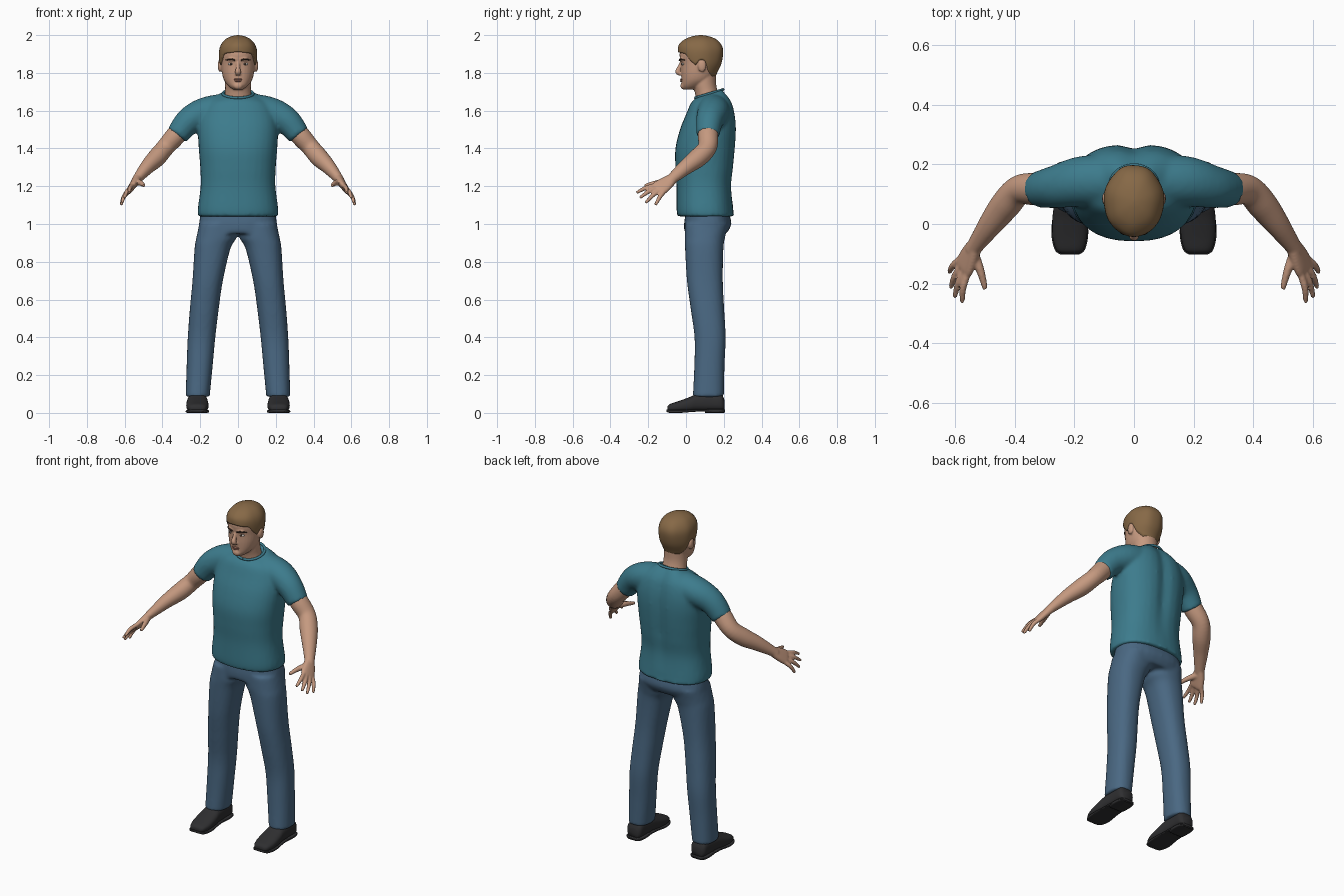
import bpy, bmesh, math
from mathutils import Vector

old = bpy.data.objects.get("Cube")
if old:
    bpy.data.objects.remove(old, do_unlink=True)


def material(name, rgb):
    m = bpy.data.materials.new(name)
    m.use_nodes = True
    m.diffuse_color = (*rgb, 1)
    m.node_tree.nodes["Principled BSDF"].inputs["Base Color"].default_value = (*rgb, 1)
    return m


skin = material("skin", (0.56, 0.32, 0.215))
hair_brown = material("hair brown", (0.24, 0.14, 0.062))
teal = material("shirt teal", (0.046, 0.2, 0.265))
denim = material("denim blue", (0.068, 0.138, 0.225))
black = material("shoe black", (0.028, 0.028, 0.03))
lip = material("lip", (0.4, 0.18, 0.13))
eye_white = material("eye white", (0.6, 0.56, 0.52))
dark = material("dark brown", (0.05, 0.03, 0.02))


def smooth_rows(rows, k=5):
    """Catmull-Rom interpolation of every column."""
    out = []
    for i in range(len(rows) - 1):
        quad = [rows[max(i - 1, 0)], rows[i], rows[i + 1], rows[min(i + 2, len(rows) - 1)]]
        for s in range(k):
            t = s / k
            out.append([0.5 * (2 * b + (c - a) * t + (2 * a - 5 * b + 4 * c - d) * t ** 2
                               + (3 * b - a - 3 * c + d) * t ** 3) for a, b, c, d in zip(*quad)])
    return out + [list(rows[-1])]


def levels(rows):
    """Horizontal rings from (z, x0, x1, y0, y1, rise towards the back)."""
    return [(Vector(((a + b) / 2, (c + d) / 2, z)), Vector(((b - a) / 2, 0, 0)),
             Vector((0, (d - c) / 2, tilt))) for z, a, b, c, d, tilt in smooth_rows(rows)]


def slices(rows):
    """Upright rings along y from (y, half width, z0, z1)."""
    return [(Vector((0.215, y, (a + b) / 2)), Vector((w, 0, 0)),
             Vector((0, 0, (b - a) / 2))) for y, w, a, b in smooth_rows(rows)]


def tube(rows, side=(0, 1, 0)):
    """Rings across a path of (x, y, z, radius along side, other radius)."""
    rows = smooth_rows(rows)
    pts = [Vector(r[:3]) for r in rows]
    rings = []
    for i, r in enumerate(rows):
        t = (pts[min(i + 1, len(pts) - 1)] - pts[max(i - 1, 0)]).normalized()
        u = Vector(side)
        u = (u - t * u.dot(t)).normalized()
        rings.append((pts[i], u * r[3], t.cross(u) * r[4]))
    return rings


def blob(x, y, z, a, b, c):
    """Ellipsoid as rings."""
    rings = []
    for i in range(1, 12):
        f = math.pi * i / 12
        s = math.sin(f)
        rings.append((Vector((x, y, z - c * math.cos(f))), Vector((a * s, 0, 0)), Vector((0, b * s, 0))))
    return rings


def loft(bm, rings, power=2.0, flip=1, n=32):
    def sp(v):
        return math.copysign(abs(v) ** (2 / power), v)
    grid = []
    for c, u, v in rings:
        ring = []
        for k in range(n):
            a = 2 * math.pi * k / n
            p = c + u * sp(math.cos(a)) + v * sp(math.sin(a))
            ring.append(bm.verts.new((p.x * flip, p.y, p.z)))
        grid.append(ring)
    for r, q in zip(grid, grid[1:]):
        for k in range(n):
            bm.faces.new((r[k], r[(k + 1) % n], q[(k + 1) % n], q[k]))
    bm.faces.new(grid[0])
    bm.faces.new(grid[-1])


def part(name, mat, pieces, voxel=0, relax=3, tweak=None):
    """Pieces are (rings, power, mirrored); voxel fuses them into one skin."""
    bm = bmesh.new()
    for rings, power, mirrored in pieces:
        for flip in ((1, -1) if mirrored else (1,)):
            loft(bm, rings, power, flip)
    if tweak:
        for v in bm.verts:
            tweak(v.co)
    bmesh.ops.recalc_face_normals(bm, faces=bm.faces)
    for f in bm.faces:
        f.smooth = True
    me = bpy.data.meshes.new(name)
    bm.to_mesh(me)
    bm.free()
    me.materials.append(mat)
    ob = bpy.data.objects.new(name, me)
    bpy.context.collection.objects.link(ob)
    if voxel:
        m = ob.modifiers.new("fuse", 'REMESH')
        m.mode, m.voxel_size, m.use_smooth_shade = 'VOXEL', voxel, True
        s = ob.modifiers.new("relax", 'SMOOTH')
        s.factor, s.iterations = 0.5, relax
    return ob


# Shirt: torso and sleeves, with a groove down the spine
torso = levels([(z, -w, w, f, b, t) for z, w, f, b, t in [
    (1.04, .212, -.045, .255, 0), (1.08, .213, -.05, .25, 0), (1.2, .198, -.05, .243, 0),
    (1.3, .2, -.056, .255, 0), (1.4, .208, -.056, .265, 0), (1.5, .212, -.032, .27, 0),
    (1.58, .2, 0, .264, 0), (1.645, .165, .026, .245, .005), (1.69, .085, .05, .2, .024)]])
sleeve = tube([(.04, .145, 1.605, .09, .09), (.17, .143, 1.59, .085, .082),
               (.26, .125, 1.545, .072, .072), (.323, .115, 1.468, .06, .06)])


def spine(co):
    if co.y > .18 and co.z > 1.1:
        co.y -= .018 * math.exp(-(co.x / .04) ** 2) * min(1, (co.z - 1.1) * 4)


part("shirt", teal, [(torso, 2.35, False), (sleeve, 2, True)], .011, 4, spine)
collar = [(.08 * math.sin(a), .123 - .073 * math.cos(a), 1.69 - .022 * math.cos(a), .007, .007)
          for a in [i * math.pi / 10 for i in range(21)]]
part("shirt_collar", teal, [(tube(collar, (0, 0, 1)), 2, False)])

# Trousers: pelvis and two legs
pelvis = levels([(1.07, -.195, .195, 0, .225, 0), (1.0, -.207, .207, -.01, .24, 0),
                 (.95, -.212, .212, -.008, .215, 0)])
leg = levels([(1.0, .005, .205, -.005, .225, 0), (.93, .007, .22, -.007, .207, 0),
              (.87, .04, .23, -.005, .198, 0), (.7, .08, .241, .005, .195, 0),
              (.55, .102, .255, .025, .202, 0), (.4, .12, .266, .045, .21, 0),
              (.25, .134, .272, .044, .204, 0), (.085, .15, .277, .036, .2, 0)])
part("trousers", denim, [(pelvis, 2.4, False), (leg, 2.3, True)], .01, 4)

# Shoes: rounded upper, thin sole and heel block
upper = slices([(-.098, .03, .01, .035), (-.085, .046, .006, .047), (-.04, .058, .004, .062),
                (.02, .058, .005, .084), (.06, .054, .008, .1), (.13, .05, .008, .105),
                (.185, .048, .008, .1), (.203, .032, .012, .07)])
sole = slices([(-.102, .032, .006, .018), (-.085, .051, 0, .016), (-.03, .062, 0, .015),
               (.05, .055, .006, .018), (.12, .052, .006, .018), (.19, .05, .006, .018),
               (.207, .034, .006, .018)])
heel = slices([(.1, .048, 0, .02), (.15, .052, 0, .02), (.19, .048, 0, .02), (.205, .034, 0, .02)])
part("shoes", black, [(upper, 2.6, True)])
part("shoe_soles", black, [(sole, 5, True), (heel, 5, True)])

# Arms: bent tube, flat palm, four fingers and thumb
arm = tube([(.27, .118, 1.54, .048, .048), (.33, .117, 1.468, .054, .053), (.385, .113, 1.405, .05, .048),
            (.43, .065, 1.352, .051, .049), (.48, 0, 1.302, .042, .039), (.53, -.07, 1.243, .03, .026),
            (.545, -.09, 1.225, .03, .022)])
across = Vector((.34, .8, -.49))
palm = tube([(.53, -.068, 1.243, .027, .023), (.55, -.105, 1.215, .04, .02),
             (.567, -.14, 1.19, .046, .017), (.573, -.152, 1.182, .042, .013)], across)
hand = [(arm, 2, True), (palm, 2.4, True)]
knuckle = Vector((.57, -.143, 1.187))
tips = [(.575, -.262, 1.165), (.6, -.245, 1.138), (.614, -.214, 1.112), (.619, -.162, 1.1)]
for i, tip in enumerate(tips):
    base = knuckle + across * (.022 * i - .033)
    mid = (base + Vector(tip)) / 2 + Vector((.006, 0, .006))
    hand.append((tube([(*base, .012, .012), (*mid, .0115, .0115), (*tip, .008, .008)], across), 2, True))
hand.append((tube([(.54, -.09, 1.222, .018, .018), (.515, -.155, 1.217, .015, .014),
                   (.498, -.218, 1.203, .009, .009)], across), 2, True))
part("arms", skin, hand, .0055, 3)

# Head: neck, skull, nose, chin and ears
neck = levels([(1.62, -.085, .085, .06, .2, 0), (1.69, -.07, .07, .048, .172, 0),
               (1.74, -.068, .068, .035, .16, 0), (1.8, -.07, .07, .03, .16, 0)])
skull = levels([(z, -w, w, f, b, 0) for z, w, f, b in [
    (1.712, .026, -.012, .05), (1.73, .05, -.022, .09), (1.76, .073, -.024, .135),
    (1.8, .085, -.026, .158), (1.85, .09, -.027, .175), (1.9, .09, -.034, .18),
    (1.95, .08, -.018, .17), (1.98, .05, .02, .13)]])
nose = tube([(0, -.022, 1.862, .008, .008), (0, -.035, 1.83, .011, .011),
             (0, -.044, 1.806, .016, .013), (0, -.03, 1.792, .014, .01)], (1, 0, 0))
part("head", skin, [(neck, 2, False), (skull, 2.15, False), (nose, 2, False),
                    (blob(0, -.014, 1.732, .026, .016, .02), 2, False),
                    (blob(.02, -.022, 1.872, .034, .012, .01), 2, True),
                    (blob(.096, .085, 1.838, .011, .022, .034), 2, True)], .005, 3)

# Facial details
part("lips", lip, [(blob(0, -.025, 1.766, .025, .006, .005), 2, False),
                   (blob(0, -.025, 1.757, .02, .006, .005), 2, False)])
part("eyes", eye_white, [(blob(.038, -.015, 1.847, .015, .009, .007), 2, True)])
part("irises", dark, [(blob(.038, -.021, 1.847, .006, .005, .006), 2, True)])
brow = tube([(.016, -.035, 1.867, .004, .004), (.04, -.03, 1.873, .004, .004),
             (.064, -.007, 1.867, .003, .003)], (0, 0, 1))
part("eyebrows", dark, [(brow, 2, True)])

# Hair: domed shell whose lower edge follows a hairline around the head
DOME = [(1.76, .07, .01, .15), (1.8, .084, -.01, .165), (1.84, .096, -.025, .185), (1.88, .101, -.038, .195),
        (1.92, .1, -.043, .198), (1.95, .09, -.036, .188), (1.975, .07, -.01, .165),
        (1.99, .045, .022, .135), (1.998, .018, .055, .1), (2.0, .001, .075, .08)]
HAIRLINE = [(0, 1.912), (48, 1.902), (60, 1.865), (74, 1.84), (86, 1.87), (100, 1.868),
            (115, 1.81), (140, 1.78), (180, 1.772)]


def sample(table, t):
    for p, q in zip(table, table[1:]):
        if t <= q[0]:
            f = (t - p[0]) / (q[0] - p[0])
            return [a + (b - a) * f for a, b in zip(p, q)]
    return list(table[-1])


dome = smooth_rows(DOME)
bm = bmesh.new()
N, M = 64, 20
shell = []
for j in range(-1, M + 1):
    ring = []
    for k in range(N):
        a = 2 * math.pi * k / N
        deg = math.degrees(min(a, 2 * math.pi - a))
        low = sample(HAIRLINE, deg)[1]
        z, w, f, b = sample(dome, low + (2 - low) * math.sin(max(j, 0) / M * math.pi / 2))
        s = (.82 if j < 0 else 1) + .012 * math.sin(7 * a + 2) * math.sin(max(j, 0) / M * math.pi)
        ring.append(bm.verts.new((w * s * math.sin(a), (f + b) / 2 - (b - f) / 2 * s * math.cos(a), z)))
    shell.append(ring)
for r, q in zip(shell, shell[1:]):
    for k in range(N):
        bm.faces.new((r[k], r[(k + 1) % N], q[(k + 1) % N], q[k])).smooth = True
bm.faces.new(shell[-1])
bmesh.ops.recalc_face_normals(bm, faces=bm.faces)
mesh = bpy.data.meshes.new("hair")
bm.to_mesh(mesh)
bm.free()
mesh.materials.append(hair_brown)
bpy.context.collection.objects.link(bpy.data.objects.new("hair", mesh))
